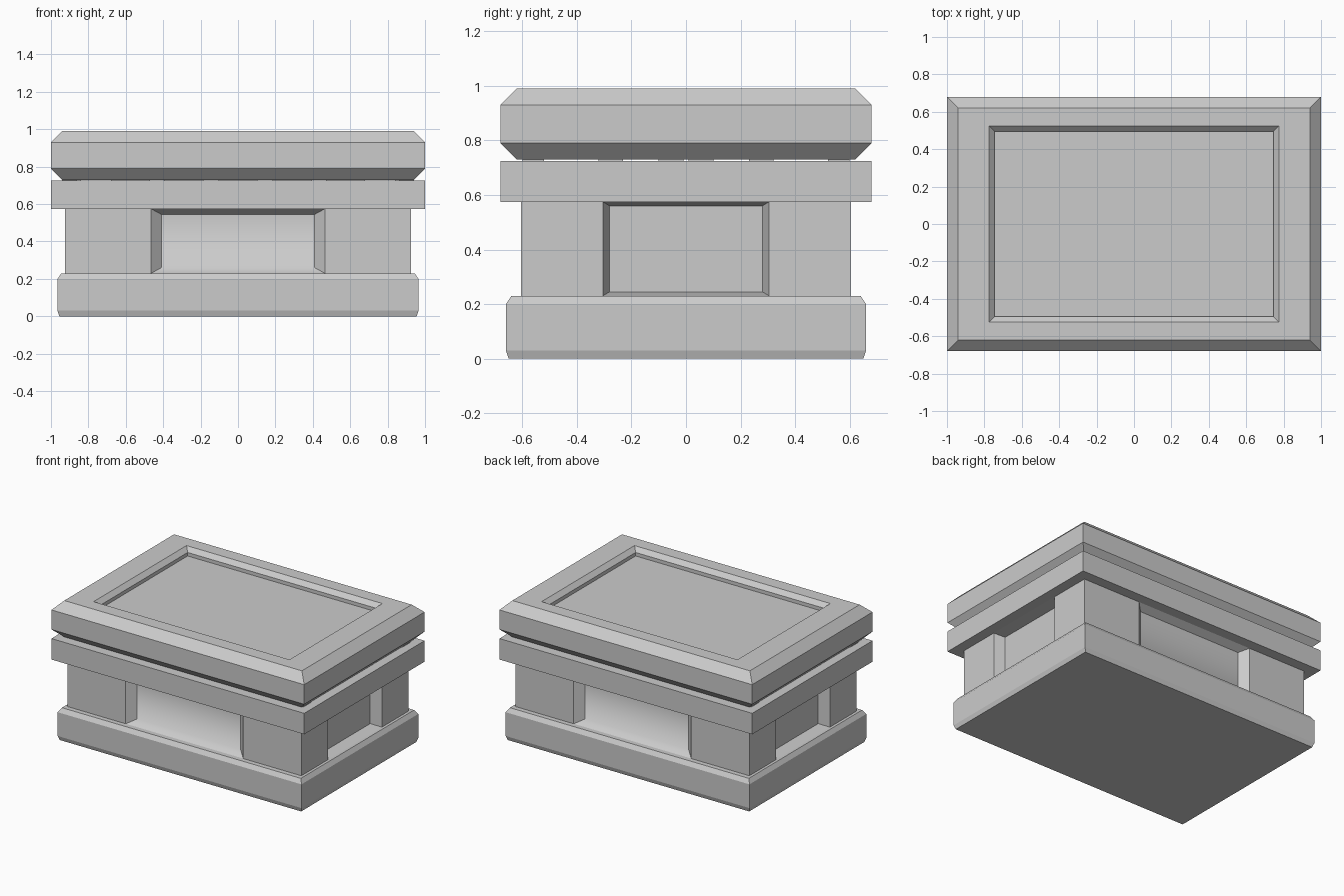
import bpy, bmesh

if "Cube" in bpy.data.objects:
    bpy.data.objects.remove(bpy.data.objects["Cube"])


def finish(name, bm):
    bmesh.ops.remove_doubles(bm, verts=bm.verts, dist=1e-5)
    bmesh.ops.recalc_face_normals(bm, faces=bm.faces)
    mesh = bpy.data.meshes.new(name)
    bm.to_mesh(mesh)
    bm.free()
    obj = bpy.data.objects.new(name, mesh)
    bpy.context.collection.objects.link(obj)
    return obj


def loft(name, sections, cx=0, cy=0):
    """Stack rectangles (half x, half y, z) into a closed solid."""
    bm = bmesh.new()
    rings = [[bm.verts.new((cx + sx * hx, cy + sy * hy, z))
              for sx, sy in ((-1, -1), (1, -1), (1, 1), (-1, 1))]
             for hx, hy, z in sections]
    for a, b in zip(rings, rings[1:]):
        for i in range(4):
            j = (i + 1) % 4
            bm.faces.new((a[i], a[j], b[j], b[i]))
    bm.faces.new(rings[0][::-1])
    bm.faces.new(rings[-1])
    return finish(name, bm)


# Plinth with chamfered top and bottom edges
loft("base", [(0.955, 0.65, 0), (0.965, 0.66, 0.03),
              (0.965, 0.66, 0.20), (0.945, 0.64, 0.23)])

# Body: four walls, each with a sloped full-height recess
BX, BY, Z0, Z1 = 0.925, 0.605, 0.23, 0.575
bm = bmesh.new()


def wall(place, half, outer, inner, edge, depth, smooth):
    def quad(*pts):
        return bm.faces.new([bm.verts.new(place(*p)) for p in pts])
    for s in (-1, 1):
        quad((s * half, 0, Z0), (s * outer, 0, Z0), (s * outer, 0, Z1), (s * half, 0, Z1))
    rim = [(-outer, 0, Z0), (outer, 0, Z0), (outer, 0, Z1), (-outer, 0, Z1)]
    panel = [(-inner, depth, Z0 + edge), (inner, depth, Z0 + edge),
             (inner, depth, Z1 - edge), (-inner, depth, Z1 - edge)]
    slopes = [quad(rim[i], rim[(i + 1) % 4], panel[(i + 1) % 4], panel[i]) for i in range(4)]
    face = quad(*panel)
    face.smooth = slopes[0].smooth = smooth


for s in (-1, 1):
    wall(lambda u, d, z: (u, s * (BY - d), z), BX, 0.465, 0.41, 0.03, 0.05, True)
    wall(lambda u, d, z: (s * (BX - d), u, z), BY, 0.305, 0.28, 0.015, 0.075, False)
bmesh.ops.remove_doubles(bm, verts=bm.verts, dist=1e-5)
bmesh.ops.holes_fill(bm, edges=[e for e in bm.edges if e.is_boundary], sides=0)
finish("body", bm)

# Flat slab under the lid
loft("upper_slab", [(1.0, 0.68, Z1), (1.0, 0.68, 0.725)])

# Lid with chamfered rim and sunken top panel
loft("lid", [(0.94, 0.62, 0.73), (1.0, 0.68, 0.79), (1.0, 0.68, 0.93),
             (0.94, 0.62, 0.99), (0.775, 0.525, 0.99),
             (0.745, 0.495, 0.96), (0.745, 0.495, 0.935)])

# Thin spacers in the narrow gap between slab and lid
spots = [(x, y, 0.105, 0.03) for x in (-0.575, -0.29, 0, 0.29, 0.575) for y in (-0.55, 0.55)]
spots += [(x, y, 0.03, 0.045) for x in (-0.87, 0.87) for y in (-0.275, -0.055, 0.055, 0.275)]
spots += [(x, y, 0.04, 0.04) for x in (-0.9, 0.9) for y in (-0.56, 0.56)]
for i, (x, y, hx, hy) in enumerate(spots):
    loft(f"spacer_{i + 1}", [(hx, hy, 0.72), (hx, hy, 0.735)], x, y)
